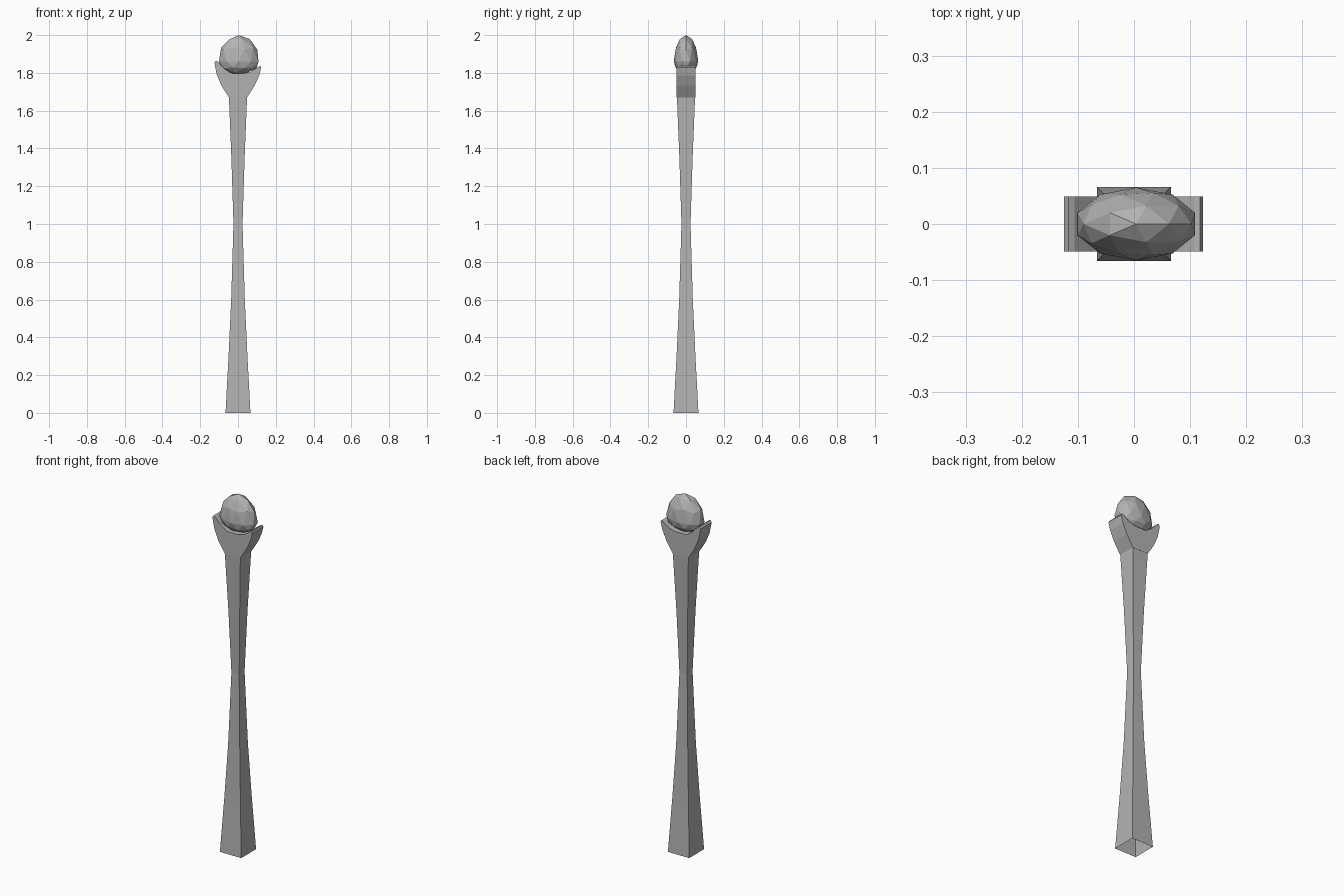
import bpy, bmesh
from mathutils import Vector

cube = bpy.data.objects.get("Cube")
if cube:
    bpy.data.objects.remove(cube, do_unlink=True)

grey = bpy.data.materials.new("stone grey")
grey.use_nodes = True
colour = (0.45, 0.45, 0.45, 1)
grey.diffuse_color = colour
grey.node_tree.nodes["Principled BSDF"].inputs["Base Color"].default_value = colour


def finish(name, bm):
    """Turn a bmesh into a flat-shaded object."""
    mesh = bpy.data.meshes.new(name)
    bm.to_mesh(mesh)
    bm.free()
    mesh.materials.append(grey)
    obj = bpy.data.objects.new(name, mesh)
    bpy.context.collection.objects.link(obj)
    return obj


# Square shaft, narrow at the waist, open at the bottom
bm = bmesh.new()
rings = []
for z, r in [(0, .066), (.3, .05), (.6, .036), (1, .024), (1.35, .035), (1.67, .048)]:
    rings.append([bm.verts.new((x * r, y * r, z))
                  for x, y in [(-1, -1), (1, -1), (1, 1), (-1, 1)]])
for low, high in zip(rings, rings[1:]):
    for i in range(4):
        j = (i + 1) % 4
        bm.faces.new((low[i], low[j], high[j], high[i]))
finish("shaft", bm)

# Two-pronged cradle: a side profile extruded through the depth
outline = [(-.048, 1.67), (.048, 1.67), (.088, 1.733), (.112, 1.785), (.123, 1.828),
           (.118, 1.837), (.108, 1.833), (.072, 1.808), (.035, 1.797), (-.035, 1.797),
           (-.072, 1.822), (-.106, 1.859), (-.117, 1.865), (-.125, 1.853),
           (-.112, 1.79), (-.088, 1.733)]
bm = bmesh.new()
face = bm.faces.new([bm.verts.new((x, -.049, z)) for x, z in outline])
side = bmesh.ops.extrude_face_region(bm, geom=[face])
verts = [v for v in side["geom"] if isinstance(v, bmesh.types.BMVert)]
bmesh.ops.translate(bm, verts=verts, vec=Vector((0, .098, 0)))
bmesh.ops.recalc_face_normals(bm, faces=bm.faces)
finish("cradle", bm)

# Faceted egg-shaped gem, tall above its widest line and shallow below
bm = bmesh.new()
bmesh.ops.create_icosphere(bm, subdivisions=2, radius=1)
for v in bm.verts:
    x, y, z = v.co
    v.co = (.004 + x * .11, y * .065, 1.86 + z * (.14 if z > 0 else .068))
finish("gem", bm)
